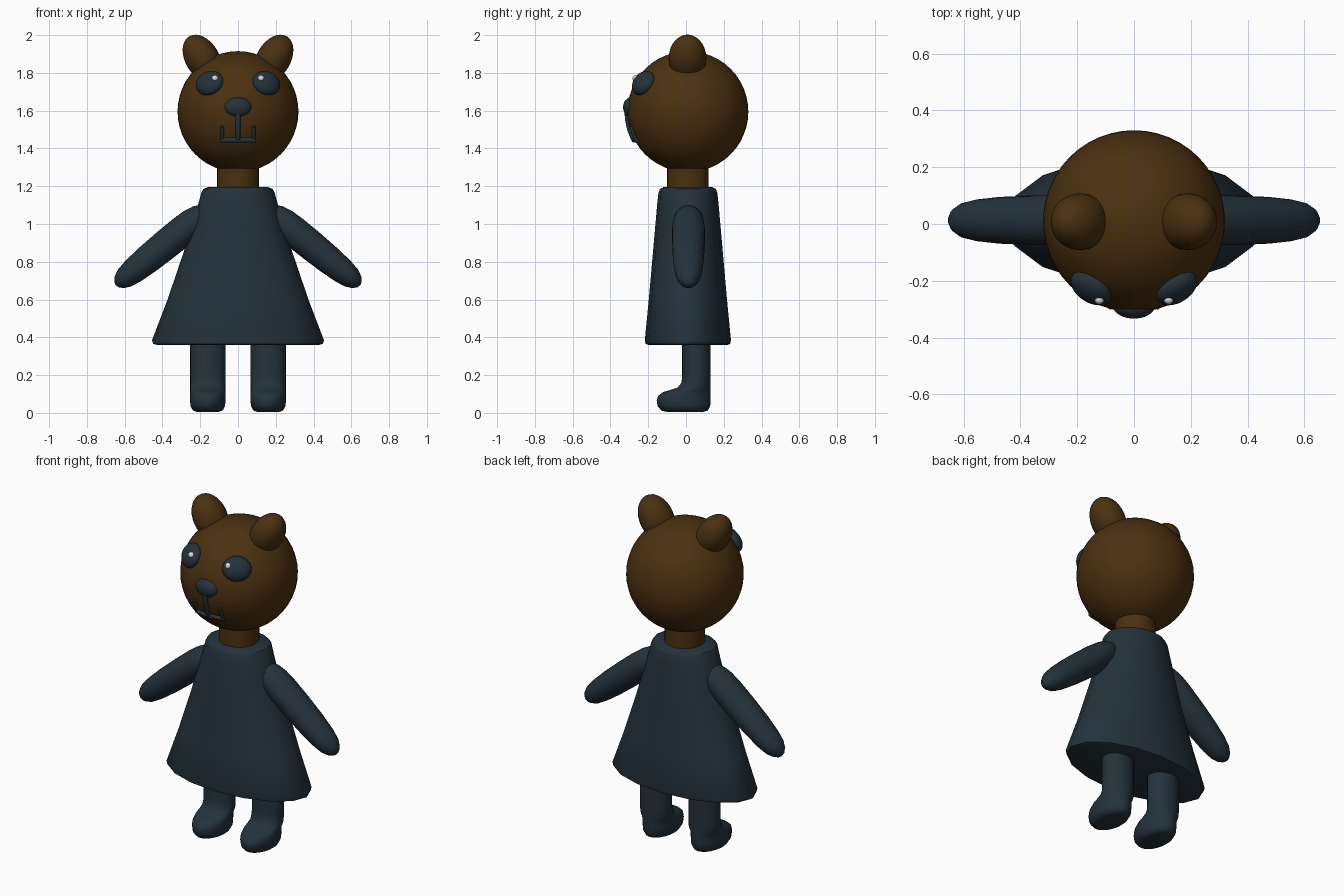
import bpy, bmesh, math
from mathutils import Vector, Matrix

if "Cube" in bpy.data.objects:
    bpy.data.objects.remove(bpy.data.objects["Cube"], do_unlink=True)


def material(name, r, g, b):
    m = bpy.data.materials.new(name)
    m.use_nodes = True
    m.diffuse_color = (r, g, b, 1)
    bsdf = m.node_tree.nodes["Principled BSDF"]
    bsdf.inputs["Base Color"].default_value = (r, g, b, 1)
    bsdf.inputs["Roughness"].default_value = 0.7
    return m


FUR = material("brown fur", 0.07, 0.03, 0.005)
CLOTH = material("dark slate", 0.018, 0.032, 0.044)
SHINE = material("eye shine", 0.7, 0.7, 0.7)


def finish(bm, name, mat, angle=40):
    bmesh.ops.recalc_face_normals(bm, faces=bm.faces)
    mesh = bpy.data.meshes.new(name)
    bm.to_mesh(mesh)
    bm.free()
    mesh.materials.append(mat)
    ob = bpy.data.objects.new(name, mesh)
    bpy.context.collection.objects.link(ob)
    bpy.ops.object.select_all(action='DESELECT')
    ob.select_set(True)
    bpy.context.view_layer.objects.active = ob
    bpy.ops.object.shade_smooth_by_angle(angle=math.radians(angle))
    return ob


def ellipsoid(name, mat, centre, radii, rot=Matrix(), segs=32):
    bm = bmesh.new()
    bmesh.ops.create_uvsphere(bm, u_segments=segs, v_segments=segs // 2, radius=1)
    bm.transform(Matrix.Translation(centre) @ rot @ Matrix.Diagonal((*radii, 1)))
    return finish(bm, name, mat)


def loft(name, mat, rings, sides, place=Matrix(), angle=40):
    """Stack elliptical rings (z, y centre, x radius, y radius) into a closed skin."""
    bm = bmesh.new()
    loops = []
    for z, cy, rx, ry in rings:
        turns = [2 * math.pi * i / sides for i in range(sides)]
        loops.append([bm.verts.new((rx * math.cos(a), cy + ry * math.sin(a), z)) for a in turns])
    for low, high in zip(loops, loops[1:]):
        for i in range(sides):
            j = (i + 1) % sides
            bm.faces.new((low[i], low[j], high[j], high[i]))
    bm.faces.new(loops[0])
    bm.faces.new(loops[-1])
    bm.transform(place)
    return finish(bm, name, mat, angle)


# Head and neck
HEAD = Vector((0, 0.01, 1.595))
R = 0.32
ellipsoid("head", FUR, HEAD, (R, R, R), segs=48)
loft("neck", FUR, [(1.15, 0.01, 0.11, 0.11), (1.33, 0.01, 0.11, 0.11)], 32)

# Dress: flared oval with softly rolled hem and collar
loft("dress", CLOTH, [
    (0.36, 0.01, 0.43, 0.21), (0.365, 0.01, 0.449, 0.224), (0.385, 0.01, 0.455, 0.228),
    (0.6, 0.01, 0.373, 0.207), (0.85, 0.01, 0.288, 0.185), (1.1, 0.01, 0.212, 0.163),
    (1.165, 0.01, 0.194, 0.156), (1.185, 0.01, 0.184, 0.148), (1.195, 0.01, 0.16, 0.13),
], 16)

ARM = [(0, 0.012), (0.01, 0.03), (0.03, 0.05), (0.06, 0.066), (0.11, 0.077), (0.18, 0.081),
       (0.3, 0.08), (0.42, 0.076), (0.52, 0.068), (0.58, 0.057), (0.615, 0.04),
       (0.635, 0.02), (0.64, 0.006)]
# Leg rings: height, front y, back y, half width
LEG = [(0.005, -0.1, 0.09, 0.055), (0.012, -0.13, 0.115, 0.078), (0.035, -0.15, 0.128, 0.091),
       (0.065, -0.155, 0.13, 0.094), (0.09, -0.148, 0.13, 0.094), (0.11, -0.122, 0.13, 0.093),
       (0.122, -0.08, 0.13, 0.093), (0.135, -0.043, 0.13, 0.093), (0.16, -0.024, 0.13, 0.093),
       (0.2, -0.02, 0.13, 0.093), (0.42, -0.02, 0.13, 0.093)]

for side, s in (("left", 1), ("right", -1)):
    # Arm: tapered capsule slanting outward and down
    axis = Vector((s * 0.498, 0, -0.405)).normalized()
    across = Vector((0, 1, 0)).cross(axis)
    turn = Matrix((across, (0, 1, 0), axis)).transposed().to_4x4()
    place = Matrix.Translation((s * 0.15, 0.013, 1.08)) @ turn
    loft(side + "_arm", CLOTH, [(t, 0, r, r * 1.08) for t, r in ARM], 24, place, 60)

    # Leg with foot in one skin
    rings = [(z, (f + b) / 2, w, (b - f) / 2) for z, f, b, w in LEG]
    loft(side + "_leg", CLOTH, rings, 32, Matrix.Translation((s * 0.16, 0, 0)), 60)

    # Ear leaning outward
    ellipsoid(side + "_ear", FUR, (s * 0.19, 0.008, 1.877), (0.09, 0.1, 0.135),
              Matrix.Rotation(s * math.radians(30), 4, 'Y'))

    # Eye lying on the head, with a small highlight
    eye = Vector((s * 0.15, -0.225, 1.745))
    rot = (eye - HEAD).to_track_quat('Z', 'Y').to_matrix().to_4x4()
    ellipsoid(side + "_eye", CLOTH, eye, (0.08, 0.07, 0.045), rot)
    ellipsoid(side + "_eye_shine", SHINE, (s * 0.122, -0.266, 1.771), (0.017,) * 3, segs=16)

# Nose
ellipsoid("nose", CLOTH, (0, -0.29, 1.618), (0.073, 0.043, 0.054))


def mouth_line(name, a, b, radius):
    """Tube between two x, z points, laid on the surface of the head."""
    curve = bpy.data.curves.new(name, 'CURVE')
    curve.dimensions = '3D'
    curve.bevel_depth = radius
    curve.bevel_resolution = 3
    curve.use_fill_caps = True
    spline = curve.splines.new('POLY')
    spline.points.add(8)
    for i, p in enumerate(spline.points):
        x, z = Vector(a).lerp(Vector(b), i / 8)
        y = HEAD.y - math.sqrt(R * R - x * x - (z - HEAD.z) ** 2)
        p.co = (x, y - 0.002, z, 1)
    curve.materials.append(CLOTH)
    ob = bpy.data.objects.new(name, curve)
    bpy.context.collection.objects.link(ob)
    bpy.ops.object.select_all(action='DESELECT')
    ob.select_set(True)
    bpy.context.view_layer.objects.active = ob
    bpy.ops.object.convert(target='MESH')
    bpy.ops.object.shade_smooth_by_angle(angle=math.radians(40))


# Mouth
mouth_line("mouth_stem", (0, 1.6), (0, 1.44), 0.014)
mouth_line("mouth_bar", (-0.092, 1.444), (0.092, 1.444), 0.014)
mouth_line("mouth_left_corner", (0.083, 1.44), (0.083, 1.517), 0.01)
mouth_line("mouth_right_corner", (-0.083, 1.44), (-0.083, 1.517), 0.01)
